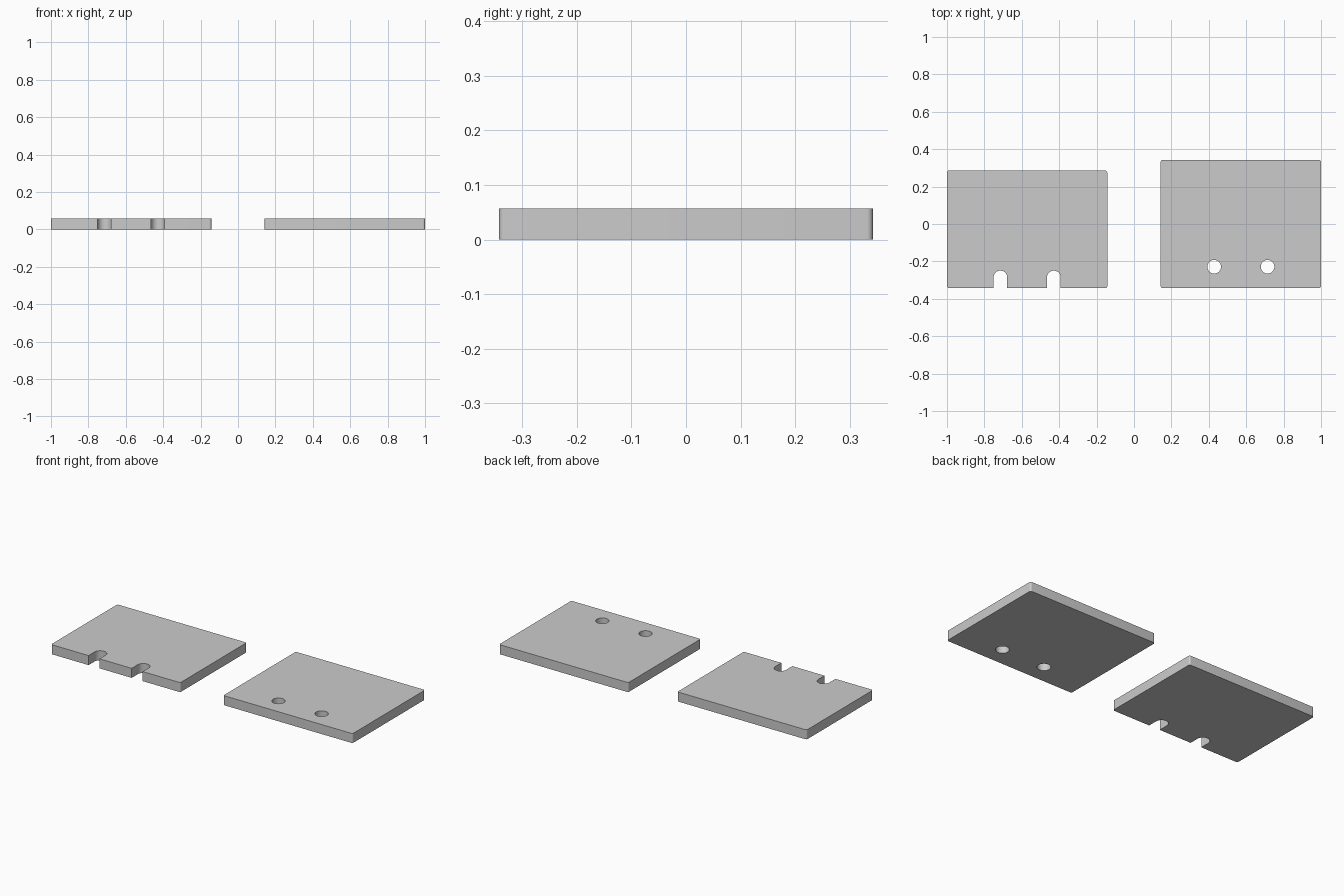
import bpy, bmesh
from math import sin, cos, pi, radians

if "Cube" in bpy.data.objects:
    bpy.data.objects.remove(bpy.data.objects["Cube"])

U = 2 / 175          # one design unit
T = 5 * U            # plate thickness
R = 0.0365           # hole and slot radius
CORNER = 0.011
FRONT = -30 * U


def arc(cx, cy, r, a0, a1, n):
    return [(cx + r * cos(radians(a0 + (a1 - a0) * i / n)),
             cy + r * sin(radians(a0 + (a1 - a0) * i / n))) for i in range(n + 1)]


def prism(name, outline, z0, z1):
    bm = bmesh.new()
    face = bm.faces.new([bm.verts.new((x, y, z0)) for x, y in outline])
    ext = bmesh.ops.extrude_face_region(bm, geom=[face])
    top = [v for v in ext["geom"] if isinstance(v, bmesh.types.BMVert)]
    bmesh.ops.translate(bm, verts=top, vec=(0, 0, z1 - z0))
    bmesh.ops.recalc_face_normals(bm, faces=bm.faces)
    mesh = bpy.data.meshes.new(name)
    bm.to_mesh(mesh)
    bm.free()
    ob = bpy.data.objects.new(name, mesh)
    bpy.context.collection.objects.link(ob)
    return ob


def plate(name, x0, depth, slots=()):
    x1, y0, y1, c = x0 + 75 * U, FRONT, FRONT + depth, CORNER
    pts = arc(x0 + c, y0 + c, c, 180, 270, 6)
    # open slots with round ends along the front edge
    for sx in slots:
        pts += [(sx - R, y0)] + arc(sx, y0 + 5 * U, R, 180, 0, 24) + [(sx + R, y0)]
    pts += arc(x1 - c, y0 + c, c, 270, 360, 6)
    pts += arc(x1 - c, y1 - c, c, 0, 90, 6)
    pts += arc(x0 + c, y1 - c, c, 90, 180, 6)
    return prism(name, pts, 0, T)


# slotted plate and drilled plate
left_x, right_x = -1, 1 - 75 * U
slotted = plate("slotted_plate", left_x, 55 * U, [left_x + 25 * U, left_x + 50 * U])
drilled = plate("drilled_plate", right_x, 60 * U)

# through holes
for i in (25, 50):
    cutter = prism("hole_cutter", arc(right_x + i * U, FRONT + 10 * U, R, 0, 360, 48)[:-1], -T, 2 * T)
    cutter.hide_render = True
    mod = drilled.modifiers.new("hole", "BOOLEAN")
    mod.object, mod.operation, mod.solver = cutter, "DIFFERENCE", "EXACT"
    bpy.context.view_layer.objects.active = drilled
    bpy.ops.object.modifier_apply(modifier=mod.name)
    bpy.data.objects.remove(cutter)

# smooth rounded walls, crisp edges
for ob in (slotted, drilled):
    bpy.ops.object.select_all(action="DESELECT")
    ob.select_set(True)
    bpy.context.view_layer.objects.active = ob
    bpy.ops.object.shade_smooth_by_angle(angle=radians(30))
